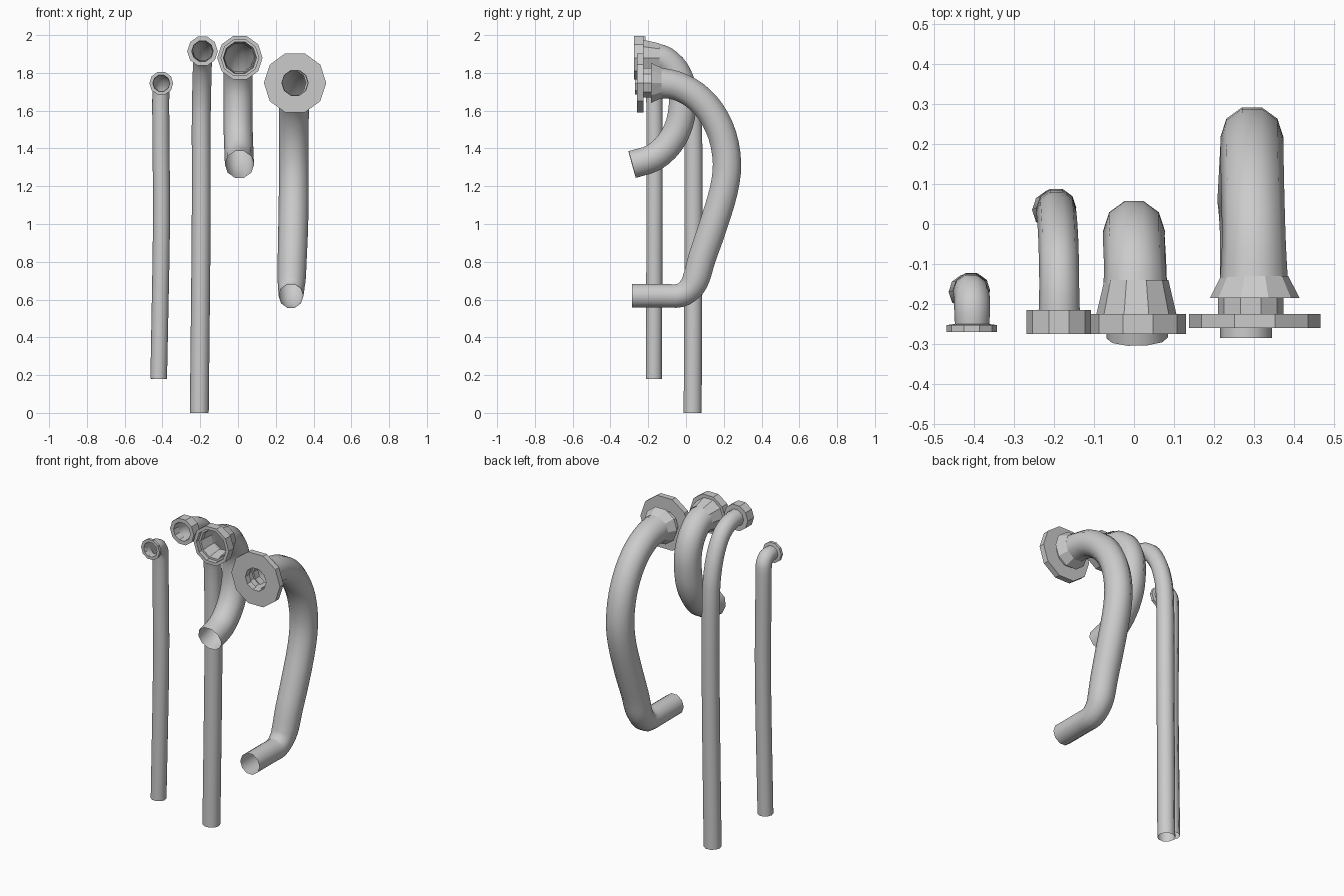
import bpy, bmesh, math
from mathutils import Vector

SIDES = 10


def skin(name, rings, smooth, closed=False):
    """Join successive rings of points with quads, leaving the ends open."""
    bm = bmesh.new()
    vs = [[bm.verts.new(p) for p in ring] for ring in rings]
    pairs = list(zip(vs, vs[1:])) + ([(vs[-1], vs[0])] if closed else [])
    for a, b in pairs:
        for i in range(SIDES):
            j = (i + 1) % SIDES
            f = bm.faces.new((a[i], a[j], b[j], b[i]))
            f.smooth = smooth
    bmesh.ops.recalc_face_normals(bm, faces=bm.faces)
    me = bpy.data.meshes.new(name)
    bm.to_mesh(me)
    bm.free()
    ob = bpy.data.objects.new(name, me)
    bpy.context.collection.objects.link(ob)
    return ob


def spline(pts, steps=3):
    """Catmull-Rom through (x, y, z, radius) points."""
    p = [Vector(q) for q in pts]
    p = [2 * p[0] - p[1]] + p + [2 * p[-1] - p[-2]]
    out = []
    for a, b, c, d in zip(p, p[1:], p[2:], p[3:]):
        for k in range(steps):
            t = k / steps
            out.append(0.5 * (2 * b + (c - a) * t + (2 * a - 5 * b + 4 * c - d) * t**2
                              + (3 * b - a - 3 * c + d) * t**3))
    return out + [p[-2]]


def pipe(name, pts):
    path = spline(pts)
    rings = []
    for i, q in enumerate(path):
        tan = (path[min(i + 1, len(path) - 1)] - path[max(i - 1, 0)]).to_3d().normalized()
        side = (Vector((1, 0, 0)) - tan * tan.x).normalized()
        up = side.cross(tan)
        ring = []
        for k in range(SIDES):
            a = math.tau * k / SIDES
            ring.append(q.to_3d() + q.w * (side * math.cos(a) + up * math.sin(a)))
        rings.append(ring)
    return skin(name, rings, True)


def flange(name, x, z, profile):
    """Turn a closed (y, radius) profile about a front-to-back axis."""
    rings = [[(x + r * math.cos(math.tau * k / SIDES), y, z + r * math.sin(math.tau * k / SIDES))
              for k in range(SIDES)] for y, r in profile]
    return skin(name, rings, False, closed=True)


# Short thin pipe on the left
pipe("small_pipe", [(-.405, -.255, 1.745, .043), (-.405, -.21, 1.743, .045), (-.406, -.178, 1.715, .045),
                    (-.409, -.168, 1.66, .045), (-.408, -.166, 1.4, .045),
                    (-.405, -.167, 1.0, .045), (-.42, -.17, .18, .044)])
flange("small_flange", -.406, 1.745,
       [(-.25, .043), (-.27, .045), (-.27, .063), (-.253, .063)])

# Long thin pipe reaching the floor
pipe("long_pipe", [(-.187, -.235, 1.915, .052), (-.187, -.16, 1.91, .05), (-.188, -.085, 1.873, .05),
                   (-.19, -.025, 1.79, .05), (-.193, .018, 1.67, .05), (-.195, .037, 1.5, .05),
                   (-.195, .04, 1.0, .05), (-.205, .035, 0, .05)])
flange("long_pipe_flange", -.188, 1.915,
       [(-.215, .052), (-.275, .057), (-.275, .081), (-.215, .081)])

# Short fat hook-shaped pipe
pipe("hook_pipe", [(0.003, -.16, 1.88, .08), (0.002, -.11, 1.865, .077), (0, -.055, 1.81, .077),
                   (0, -.022, 1.73, .077), (0, -.017, 1.64, .077), (0, -.035, 1.53, .077),
                   (.003, -.085, 1.43, .077), (.006, -.17, 1.352, .077), (.008, -.285, 1.315, .077)])
flange("hook_flange", .01, 1.88,
       [(-.225, .085), (-.25, .088), (-.25, .1), (-.275, .1), (-.275, .12), (-.225, .12),
        (-.225, .1)])
flange("hook_neck", .006, 1.88, [(-.225, .1), (-.14, .08), (-.16, .077), (-.225, .085)])

# Long fat curved pipe on the right
pipe("curved_pipe", [(.3, -.14, 1.747, .085), (.3, -.05, 1.732, .08), (.298, .045, 1.683, .079),
                     (.296, .13, 1.595, .079), (.295, .192, 1.47, .079), (.295, .217, 1.32, .079),
                     (.295, .198, 1.17, .079), (.292, .14, .98, .079), (.287, .085, .82, .077),
                     (.284, .055, .715, .075), (.282, .025, .66, .07), (.281, -.03, .622, .066),
                     (.28, -.12, .62, .065), (.28, -.285, .62, .065)])
flange("curved_flange", .302, 1.747,
       [(-.225, .068), (-.26, .07), (-.26, .165), (-.225, .165)])
flange("curved_collar", .292, 1.747,
       [(-.225, .068), (-.225, .082), (-.185, .082), (-.185, .068)])
flange("curved_neck", .302, 1.747,
       [(-.185, .068), (-.185, .112), (-.13, .084), (-.14, .07)])
